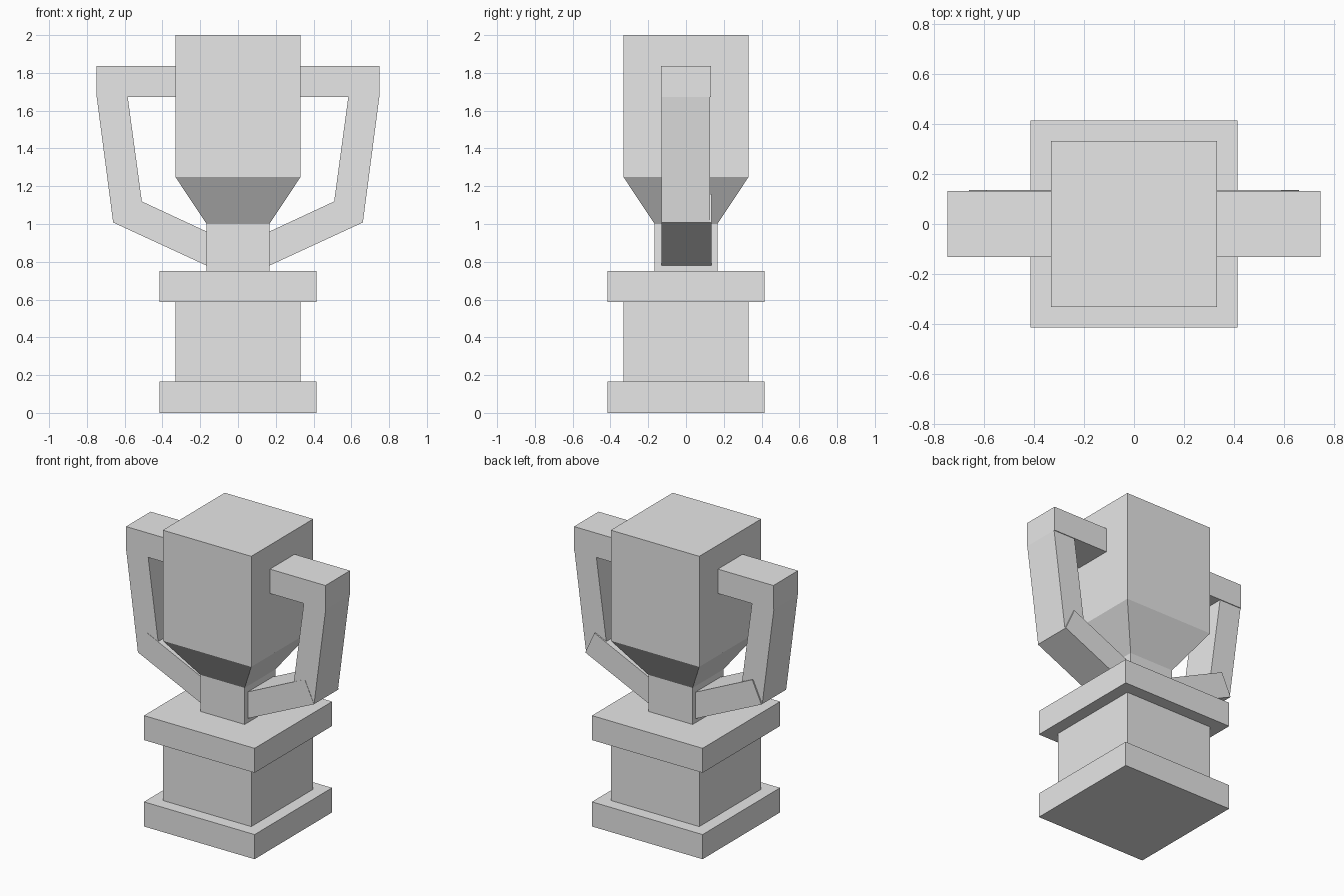
import bpy
import bmesh

cube = bpy.data.objects.get("Cube")
if cube:
    bpy.data.objects.remove(cube, do_unlink=True)

grey = bpy.data.materials.new("light_grey")
grey.use_nodes = True
grey.diffuse_color = (0.8, 0.8, 0.8, 1)
grey.node_tree.nodes["Principled BSDF"].inputs["Base Color"].default_value = (0.8, 0.8, 0.8, 1)


def finish(name, bm):
    bmesh.ops.recalc_face_normals(bm, faces=bm.faces)
    mesh = bpy.data.meshes.new(name)
    bm.to_mesh(mesh)
    bm.free()
    mesh.materials.append(grey)
    obj = bpy.data.objects.new(name, mesh)
    bpy.context.collection.objects.link(obj)
    return obj


def square_loft(name, profile):
    """Square rings of (half width, height), joined and capped."""
    bm = bmesh.new()
    rings = [[bm.verts.new((sx * r, sy * r, z))
              for sx, sy in ((-1, -1), (1, -1), (1, 1), (-1, 1))]
             for r, z in profile]
    for low, high in zip(rings, rings[1:]):
        for i in range(4):
            j = (i + 1) % 4
            bm.faces.new((low[i], low[j], high[j], high[i]))
    bm.faces.new(rings[0][::-1])
    bm.faces.new(rings[-1])
    return finish(name, bm)


def bar(name, outline, y0, y1, side):
    """Outline in x and z, extruded in y, on the chosen side."""
    bm = bmesh.new()
    face = bm.faces.new([bm.verts.new((side * x, y0, z)) for x, z in outline])
    out = bmesh.ops.extrude_face_region(bm, geom=[face])
    verts = [g for g in out["geom"] if isinstance(g, bmesh.types.BMVert)]
    bmesh.ops.translate(bm, verts=verts, vec=(0, y1 - y0, 0))
    return finish(name, bm)


# Stepped pedestal
square_loft("pedestal", [(0.415, 0), (0.415, 0.167), (0.332, 0.167),
                         (0.332, 0.586), (0.415, 0.586), (0.415, 0.752)])

# Cup with narrow stem and flared underside
square_loft("cup", [(0.166, 0.752), (0.166, 1.0), (0.332, 1.25), (0.332, 2.0)])

# Three-piece handles on both sides
for label, side in (("left", 1), ("right", -1)):
    bar(label + "_handle_top",
        [(0.33, 1.672), (0.748, 1.672), (0.748, 1.837), (0.33, 1.837)],
        -0.132, 0.132, side)
    bar(label + "_handle_upright",
        [(0.497, 1.03), (0.661, 1.008), (0.748, 1.672), (0.584, 1.672)],
        -0.129, 0.127, side)
    bar(label + "_handle_lower",
        [(0.16, 0.777), (0.661, 1.008), (0.592, 1.158), (0.16, 0.957)],
        -0.131, 0.136, side)
